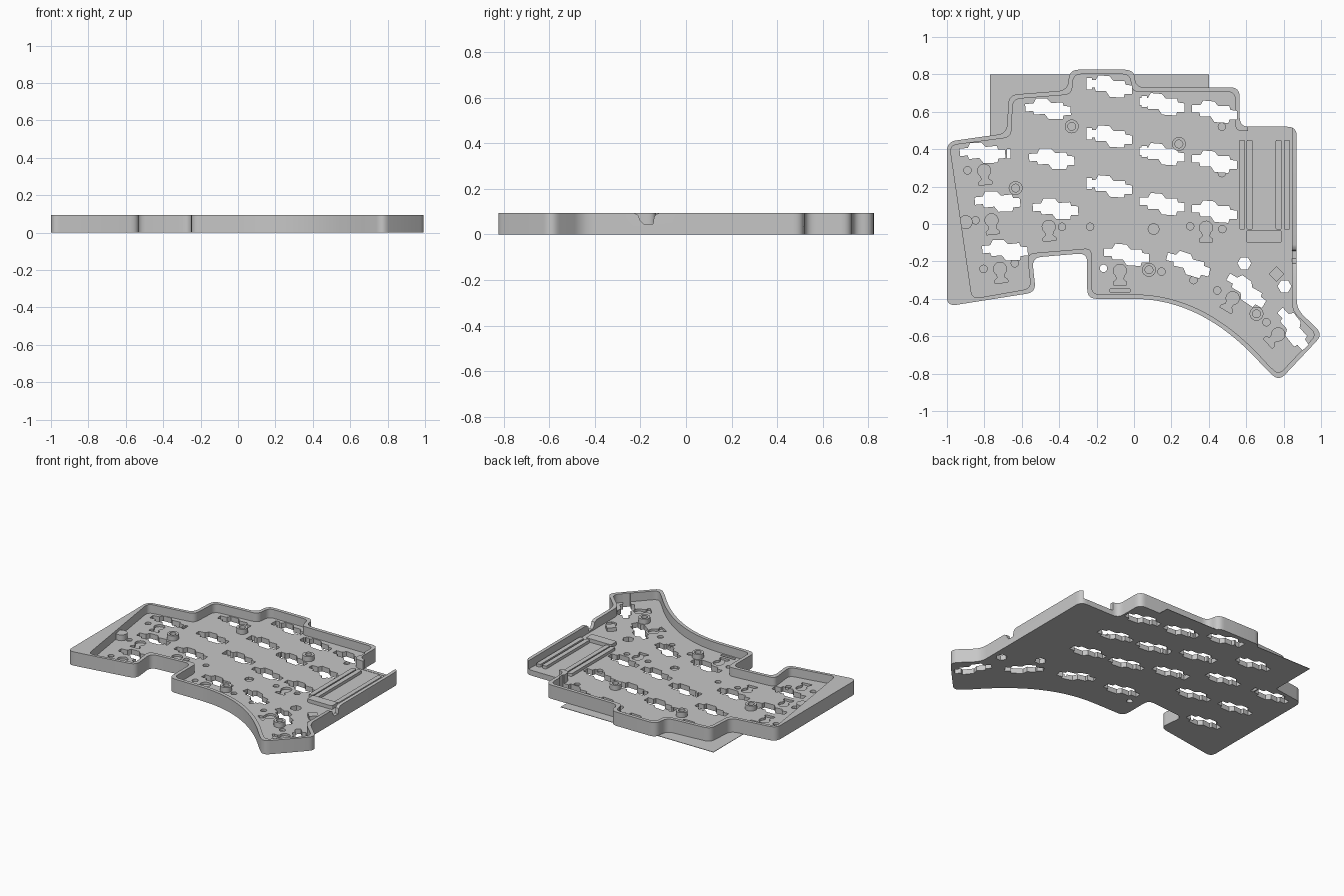
import bpy, bmesh, math
from mathutils import Matrix, Vector

cube = bpy.data.objects.get("Cube")
if cube:
    bpy.data.objects.remove(cube)

RIM, FLOOR, WALL = 0.095, 0.035, 0.024

grey = bpy.data.materials.new("case_grey")
grey.use_nodes = True
colour = (0.57, 0.57, 0.57, 1)
grey.diffuse_color = colour
grey.node_tree.nodes["Principled BSDF"].inputs["Base Color"].default_value = colour


# ---- helpers ----
def rounded(points, radius, steps=6):
    """Replace each corner with a short curve."""
    result = []
    points = [Vector(p) for p in points]
    for i, p in enumerate(points):
        before, after = points[i - 1] - p, points[(i + 1) % len(points)] - p
        a = p + before.normalized() * min(radius, before.length * 0.45)
        b = p + after.normalized() * min(radius, after.length * 0.45)
        for s in range(steps + 1):
            t = s / steps
            result.append(a * (1 - t) ** 2 + p * 2 * t * (1 - t) + b * t ** 2)
    return result


def inset(points, distance):
    """Move a clockwise outline inwards."""
    result = []
    points = [Vector(p) for p in points]
    for i, p in enumerate(points):
        d1 = (p - points[i - 1]).normalized()
        d2 = (points[(i + 1) % len(points)] - p).normalized()
        n1, n2 = Vector((d1.y, -d1.x)), Vector((d2.y, -d2.x))
        result.append(p + (n1 + n2) * distance / (1 + n1.dot(n2)))
    return result


def ring(x, y, radius, sides=24, turn=0):
    return [(x + radius * math.cos(turn + math.tau * i / sides),
             y + radius * math.sin(turn + math.tau * i / sides)) for i in range(sides)]


def rect(x1, x2, y1, y2):
    return [(x1, y1), (x2, y1), (x2, y2), (x1, y2)]


def placed(shape, x, y, degrees):
    spin = Matrix.Rotation(math.radians(degrees), 2)
    return [spin @ Vector(p) + Vector((x, y)) for p in shape]


def prism(name, outline, low, high, matrix=Matrix()):
    """A closed upright prism with outward faces."""
    points = [Vector(p) for p in outline]
    area = sum(points[i - 1].cross(p) for i, p in enumerate(points))
    if area < 0:
        points.reverse()
    bm = bmesh.new()
    bottom = [bm.verts.new((p.x, p.y, low)) for p in points]
    top = [bm.verts.new((p.x, p.y, high)) for p in points]
    bm.faces.new(bottom[::-1])
    bm.faces.new(top)
    for i in range(len(points)):
        bm.faces.new((bottom[i - 1], bottom[i], top[i], top[i - 1]))
    bm.transform(matrix)
    mesh = bpy.data.meshes.new(name)
    bm.to_mesh(mesh)
    bm.free()
    mesh.materials.append(grey)
    obj = bpy.data.objects.new(name, mesh)
    bpy.context.scene.collection.objects.link(obj)
    return obj


def cut(target, outlines, low, high, matrix=Matrix()):
    """Cut each outline out of the target in turn."""
    bpy.context.view_layer.objects.active = target
    for outline in outlines:
        cutter = prism("cutter", outline, low, high, matrix)
        mod = target.modifiers.new("cut", "BOOLEAN")
        mod.operation, mod.solver, mod.object = "DIFFERENCE", "EXACT", cutter
        bpy.ops.object.modifier_apply(modifier=mod.name)
        bpy.data.objects.remove(cutter)


# ---- case outline, clockwise from the far left corner ----
start, pull, end = Vector((0, -0.4)), Vector((0.38, -0.4)), Vector((0.7, -0.77))
curve = [end * (1 - t) ** 2 + pull * 2 * t * (1 - t) + start * t ** 2
         for t in (i / 12 for i in range(13))]
outline = [(-1, 0.44), (-0.68, 0.485), (-0.67, 0.69), (-0.355, 0.715), (-0.345, 0.825),
           (0, 0.825), (0.01, 0.73), (0.565, 0.73), (0.565, 0.52), (0.87, 0.52),
           (0.87, -0.455), (1.01, -0.59), (0.775, -0.84)] + curve + [
           (-0.25, -0.4), (-0.25, -0.155), (-0.545, -0.18), (-0.525, -0.365), (-1, -0.44)]
inner = inset(outline, WALL)
inner[0] = Vector((-0.985, 0.42))
inner[-1] = Vector((-0.865, -0.4))

# ---- switch openings ----
switch = [(-0.12, 0.035), (-0.075, 0.035), (-0.06, 0.06), (0, 0.055), (0.02, 0.03),
          (0.08, 0.03), (0.085, 0.01), (0.12, 0.005), (0.12, -0.04), (0.08, -0.04),
          (0.075, -0.06), (0, -0.055), (-0.02, -0.025), (-0.075, -0.025),
          (-0.08, -0.005), (-0.12, -0.005)]
spots = [(-0.81, 0.38, 6), (-0.73, 0.12, 6), (-0.69, -0.14, 6),
         (-0.04, -0.165, 0), (0.29, -0.215, -13), (0.6, -0.355, -30), (0.85, -0.56, -48)]
for x, y, lean, turn in [(-0.46, 0.615, 0.02, 4), (-0.13, 0.735, 0, 0),
                         (0.15, 0.64, 0, 0), (0.43, 0.6, 0, 0)]:
    spots += [(x + lean * row, y - 0.267 * row, turn) for row in range(3)]
holes = [placed(switch, *spot) for spot in spots]
for x, y in [(-0.24, 0.75), (0.055, 0.655)]:
    holes += [rect(x - 0.015, x + 0.015, y - 0.267 * row - 0.03, y - 0.267 * row + 0.03)
              for row in range(3 if x < 0 else 2)]
holes += [rect(-0.68, -0.66, 0.35, 0.4), ring(-0.163, -0.237, 0.02),
          ring(0.59, -0.21, 0.037, 6), ring(0.805, -0.333, 0.037, 6)]

# ---- shallow keyhole and round recesses in the floor ----
keyhole = ring(0, 0.015, 0.035, 24, -0.9)[:20] + [
    (-0.018, -0.03), (-0.035, -0.045), (-0.035, -0.06),
    (0.035, -0.06), (0.035, -0.045), (0.018, -0.03)]
recesses = [placed(keyhole, *spot) for spot in [
    (-0.8, 0.27, 6), (-0.76, 0.005, 6), (-0.715, -0.255, 6), (-0.455, -0.03, 3),
    (-0.075, -0.265, 0), (0.385, -0.035, 0), (0.52, -0.41, -30), (0.76, -0.6, -48)]]
recesses += [ring(x, y, 0.02, 16) for x, y in [
    (-0.89, 0.287), (-0.847, 0.02), (-0.805, -0.24), (0.147, -0.255), (0.445, -0.355),
    (0.708, -0.525), (-0.385, -0.015), (-0.235, -0.015), (0.3, -0.012), (0.472, -0.027),
    (-0.637, -0.21), (0.318, -0.3), (0.47, 0.272), (0.47, 0.52)]]
recesses += [ring(0.105, -0.027, 0.03, 8), rounded(rect(-0.13, -0.02, -0.365, -0.345), 0.01)]

# ---- case: pocket, connector opening, side notch, then floor details ----
case = prism("case", rounded(outline, 0.05), 0, RIM)
cut(case, [rounded(inner, 0.04)], FLOOR, 0.2)
cut(case, [rect(0.61, 0.845, 0.47, 0.6)], FLOOR + 0.002, 0.2)
profile = [(-0.25, 0.12), (-0.23, 0.095), (-0.21, 0.085), (-0.2, 0.06), (-0.185, 0.045),
           (-0.145, 0.045), (-0.14, 0.08), (-0.125, 0.092), (-0.11, 0.095), (-0.1, 0.12)]
upright = Matrix(((0, 0, 1, 0), (1, 0, 0, 0), (0, 1, 0, 0), (0, 0, 0, 1)))
cut(case, [profile], 0.82, 0.95, upright)
cut(case, recesses, FLOOR - 0.015, FLOOR + 0.01)
cut(case, holes, -0.1, 0.2)

# ---- thin sheet under the back edge ----
sheet = prism("back_sheet", rect(-0.77, 0.4, 0.45, 0.8), 0, 0.003)
cut(sheet, holes, -0.1, 0.2)

# ---- screw posts with a bore ----
posts = []
for x, y in [(-0.333, 0.522), (0.24, 0.428), (-0.633, 0.192), (0.08, -0.245), (0.655, -0.48)]:
    post = prism("screw_post", ring(x, y, 0.037), FLOOR - 0.005, 0.07)
    cut(post, [ring(x, y, 0.021)], FLOOR, 0.1)
    posts.append(post)

# ---- support pegs ----
posts.append(prism("side_peg", ring(-0.9, 0.01, 0.037), FLOOR - 0.005, 0.075))
prism("square_peg", ring(0.762, -0.267, 0.042, 4), FLOOR - 0.005, 0.06)

# ---- controller tray: paired rails and an end stop ----
for x in (0.578, 0.618, 0.773, 0.818):
    prism("tray_rail", rounded(rect(x - 0.016, x + 0.016, -0.03, 0.45), 0.01, 3),
          FLOOR - 0.005, 0.055)
prism("tray_stop", rounded(rect(0.6, 0.79, -0.1, -0.035), 0.01, 3), FLOOR - 0.005, 0.06)

# ---- smooth the rounded walls, keep edges sharp ----
bpy.ops.object.select_all(action="DESELECT")
for obj in [case] + posts:
    obj.select_set(True)
bpy.context.view_layer.objects.active = case
bpy.ops.object.shade_smooth_by_angle(angle=math.radians(30))
